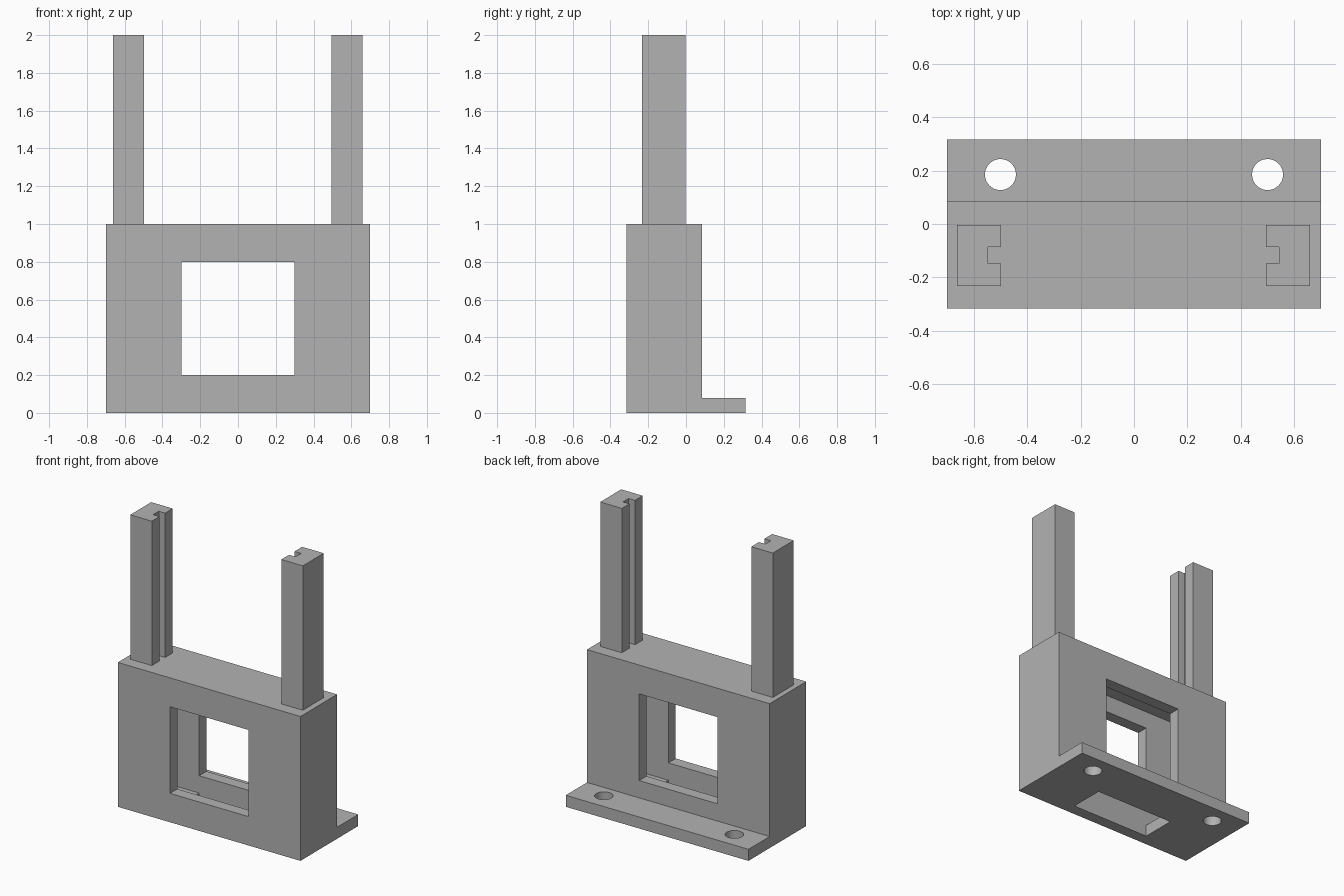
import bpy, bmesh
from mathutils import Vector

cube = bpy.data.objects.get("Cube")
if cube:
    bpy.data.objects.remove(cube, do_unlink=True)

grey = bpy.data.materials.new("plain grey")
grey.use_nodes = True
grey.diffuse_color = (0.45, 0.45, 0.45, 1)
grey.node_tree.nodes["Principled BSDF"].inputs["Base Color"].default_value = (0.45, 0.45, 0.45, 1)


def prism(name, points, direction):
    """Extrude a closed flat outline along a direction."""
    bm = bmesh.new()
    face = bm.faces.new([bm.verts.new(p) for p in points])
    grown = bmesh.ops.extrude_face_region(bm, geom=[face])["geom"]
    verts = [g for g in grown if isinstance(g, bmesh.types.BMVert)]
    bmesh.ops.translate(bm, verts=verts, vec=Vector(direction))
    bmesh.ops.recalc_face_normals(bm, faces=bm.faces)
    mesh = bpy.data.meshes.new(name)
    bm.to_mesh(mesh)
    bm.free()
    obj = bpy.data.objects.new(name, mesh)
    bpy.context.collection.objects.link(obj)
    mesh.materials.append(grey)
    return obj


def cut(target, cutter):
    """Subtract a cutter, apply the result and remove the cutter."""
    cutter.hide_render = True
    mod = target.modifiers.new("cut", "BOOLEAN")
    mod.operation, mod.solver, mod.object = "DIFFERENCE", "EXACT", cutter
    bpy.context.view_layer.objects.active = target
    bpy.ops.object.modifier_apply(modifier=mod.name)
    bpy.data.objects.remove(cutter, do_unlink=True)


half, front, rear, back = 0.7, -0.316, 0.084, 0.316
wall = 0.08

# Housing with rear mounting flange: L-shaped side profile
side = [(front, 0), (back, 0), (back, wall), (rear, wall), (rear, 1), (front, 1)]
housing = prism("housing", [(-half, y, z) for y, z in side], (2 * half, 0, 0))

# Inner cavity with a slot through the floor
inner, slot = half - wall, 0.3
outline = [(-slot, -0.1), (slot, -0.1), (slot, wall), (inner, wall),
           (inner, 1 - wall), (-inner, 1 - wall), (-inner, wall), (-slot, wall)]
y0, y1 = front + wall, rear - wall
cut(housing, prism("cavity_cutter", [(x, y0, z) for x, z in outline], (0, y1 - y0, 0)))

# Square window through front and rear walls
square = [(-0.3, 0.2), (0.3, 0.2), (0.3, 0.8), (-0.3, 0.8)]
cut(housing, prism("window_cutter", [(x, -0.5, z) for x, z in square], (0, 1, 0)))

# Round screw holes in the flange
for x in (-0.5, 0.5):
    bpy.ops.mesh.primitive_cylinder_add(vertices=48, radius=0.058, depth=0.3,
                                        location=(x, 0.185, 0.04))
    hole = bpy.context.object
    hole.data.materials.append(grey)
    cut(housing, hole)

# Smooth only the round hole walls
bpy.ops.object.select_all(action="DESELECT")
housing.select_set(True)
bpy.context.view_layer.objects.active = housing
bpy.ops.object.shade_smooth_by_angle()

# Grooved upright rails, grooves facing each other
plan = [(0.496, -0.232), (0.661, -0.232), (0.661, -0.003), (0.496, -0.003),
        (0.496, -0.086), (0.545, -0.086), (0.545, -0.148), (0.496, -0.148)]
for name, sign in (("right_rail", -1), ("left_rail", 1)):
    prism(name, [(sign * x - 0.002, y, 1) for x, y in plan], (0, 0, 1))
